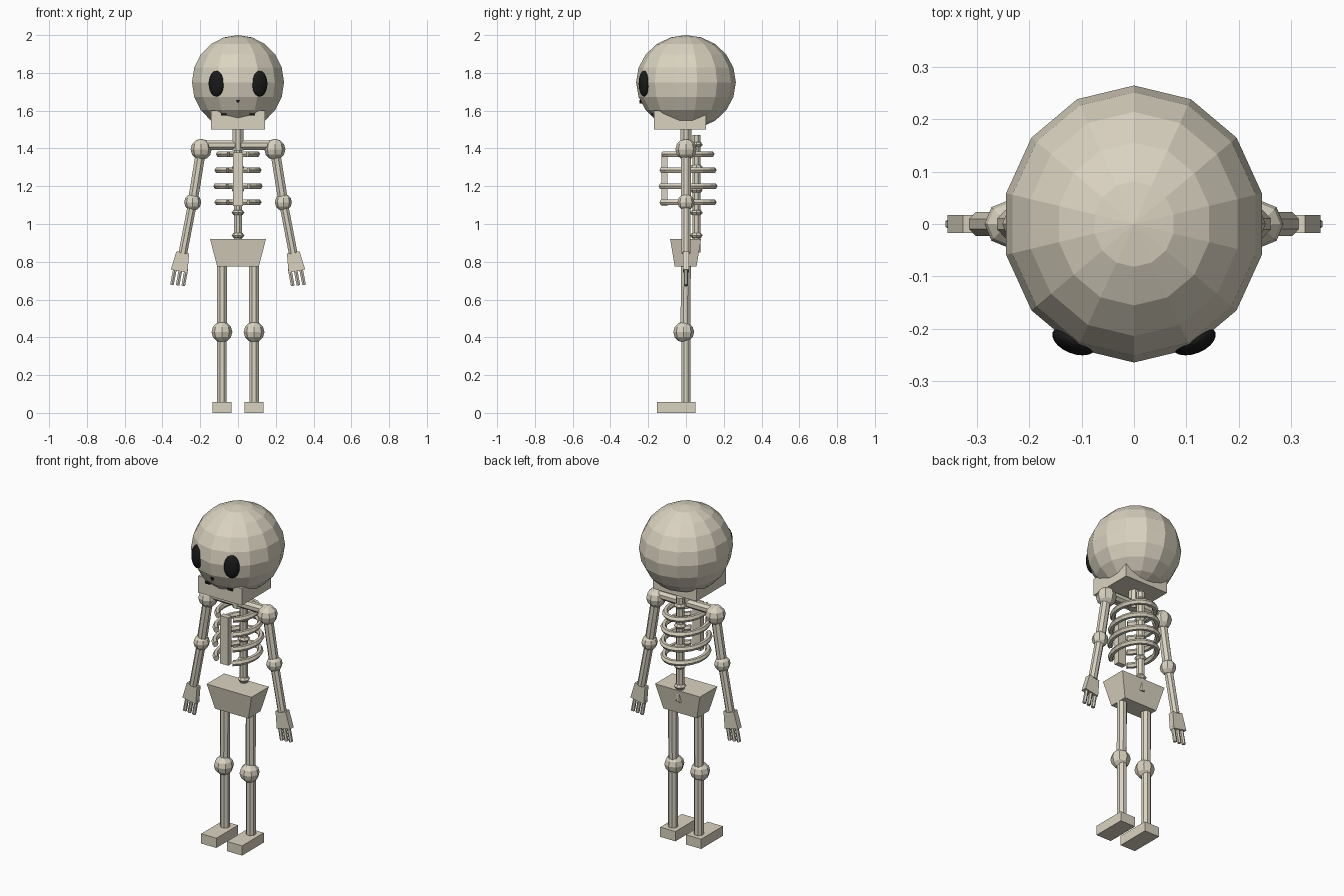
import bpy, bmesh, math
from mathutils import Vector, Matrix

if "Cube" in bpy.data.objects:
    bpy.data.objects.remove(bpy.data.objects["Cube"])


def material(name, color):
    m = bpy.data.materials.new(name)
    m.use_nodes = True
    m.diffuse_color = color
    bsdf = m.node_tree.nodes["Principled BSDF"]
    bsdf.inputs["Base Color"].default_value = color
    bsdf.inputs["Roughness"].default_value = 0.8
    return m


BONE = material("bone", (0.70, 0.65, 0.53, 1))
BLACK = material("black", (0.01, 0.01, 0.01, 1))


def finish(name, bm, mat=BONE):
    bmesh.ops.recalc_face_normals(bm, faces=bm.faces)
    mesh = bpy.data.meshes.new(name)
    bm.to_mesh(mesh)
    bm.free()
    mesh.materials.append(mat)
    ob = bpy.data.objects.new(name, mesh)
    bpy.context.collection.objects.link(ob)
    return ob


def ball(name, loc, radii, segs=8, rings=6, mat=BONE, turn=0):
    bm = bmesh.new()
    bmesh.ops.create_uvsphere(bm, u_segments=segs, v_segments=rings, radius=1)
    place = Matrix.Translation(loc) @ Matrix.Rotation(turn, 4, "Z") @ Matrix.Diagonal((*radii, 1))
    bm.transform(place)
    return finish(name, bm, mat)


def rod(name, a, b, r, r2=None, sides=8):
    a, b = Vector(a), Vector(b)
    bm = bmesh.new()
    bmesh.ops.create_cone(bm, cap_ends=True, segments=sides, radius1=r,
                          radius2=r if r2 is None else r2, depth=(b - a).length)
    spin = (b - a).to_track_quat("Z", "Y").to_matrix().to_4x4()
    bm.transform(Matrix.Translation((a + b) / 2) @ spin @ Matrix.Rotation(math.pi / sides, 4, "Z"))
    return finish(name, bm)


def box(name, loc, size, taper=(1, 1), tilt=0, mat=BONE):
    """Box whose bottom face is scaled by taper, tilted about y."""
    bm = bmesh.new()
    bmesh.ops.create_cube(bm, size=1)
    for v in bm.verts:
        if v.co.z < 0:
            v.co.x *= taper[0]
            v.co.y *= taper[1]
    bm.transform(Matrix.Translation(loc) @ Matrix.Rotation(tilt, 4, "Y") @ Matrix.Diagonal((*size, 1)))
    return finish(name, bm, mat)


def rib(name, z, rx, ry, thick=0.017, gap=math.radians(30), steps=16, sides=6):
    """Open hoop with its gap at the front."""
    bm = bmesh.new()
    loops = []
    for i in range(steps + 1):
        a = -math.pi / 2 + gap + (2 * math.pi - 2 * gap) * i / steps
        loop = []
        for j in range(sides):
            t = 2 * math.pi * j / sides
            out, up = thick * math.cos(t), thick * math.sin(t)
            loop.append(bm.verts.new(((rx + out) * math.cos(a), (ry + out) * math.sin(a), z + up)))
        loops.append(loop)
    for p, q in zip(loops, loops[1:]):
        for j in range(sides):
            k = (j + 1) % sides
            bm.faces.new((p[j], p[k], q[k], q[j]))
    bm.faces.new(loops[0])
    bm.faces.new(loops[-1])
    return finish(name, bm)


# Head
ball("skull", (0, 0, 1.75), (0.25, 0.264, 0.25), 14, 10)
box("jaw", (0, -0.032, 1.55), (0.288, 0.276, 0.1))
nose = rod("nose_hole", (0, -0.232, 1.65), (0, -0.247, 1.65), 0.012, sides=3)
nose.data.materials[0] = BLACK

# Spine and neck
rod("neck", (0, 0, 1.39), (0, 0, 1.53), 0.031)
rod("spine", (0, 0.055, 0.85), (0, 0.055, 1.47), 0.023)
for i in range(5):
    ball(f"vertebra_{i + 1}", (0, 0.055, 0.94 + 0.12 * i), (0.034, 0.034, 0.018), 8, 4)

# Rib cage
box("sternum", (0, -0.115, 1.237), (0.054, 0.032, 0.285))
for i, (rx, ry) in enumerate([(0.1, 0.134), (0.108, 0.145), (0.114, 0.15), (0.108, 0.145)]):
    rib(f"rib_{i + 1}", 1.37 - 0.085 * i, rx, ry)
rod("collar_bone", (-0.19, 0, 1.418), (0.19, 0, 1.418), 0.027)

# Pelvis
box("pelvis", (0, -0.002, 0.848), (0.296, 0.164, 0.146), taper=(0.745, 0.7))

for side, s in (("left", 1), ("right", -1)):
    # Face details
    ball(f"{side}_eye", (0.114 * s, -0.222, 1.743), (0.044, 0.025, 0.068), 20, 12, BLACK, s * 0.38)
    box(f"{side}_mouth_corner", (0.075 * s, -0.178, 1.58), (0.03, 0.009, 0.012), mat=BLACK)

    # Arm
    shoulder, elbow, wrist = (0.195 * s, 0, 1.395), (0.24 * s, 0, 1.115), (0.292 * s, 0, 0.845)
    ball(f"{side}_shoulder", shoulder, (0.056,) * 3)
    ball(f"{side}_elbow", elbow, (0.045,) * 3)
    rod(f"{side}_upper_arm", shoulder, elbow, 0.028)
    rod(f"{side}_forearm", elbow, wrist, 0.025)

    # Hand with three fingers
    tilt = -s * 0.19
    box(f"{side}_hand", (0.302 * s, 0, 0.8), (0.068, 0.034, 0.1), taper=(1.32, 1), tilt=tilt)
    for i in range(3):
        x = 0.274 + 0.03 * i
        rod(f"{side}_finger_{i + 1}", (x * s, 0, 0.76), ((x + 0.016) * s, 0, 0.672 + 0.003 * i), 0.011, sides=6)

    # Leg
    x = 0.085 * s
    rod(f"{side}_thigh", (x, 0, 0.8), (x, -0.003, 0.43), 0.028)
    ball(f"{side}_knee", (x, -0.012, 0.428), (0.055,) * 3)
    rod(f"{side}_shin", (x, 0, 0.43), (x, 0, 0.04), 0.027)
    box(f"{side}_foot", (x, -0.052, 0.029), (0.1, 0.204, 0.058))
